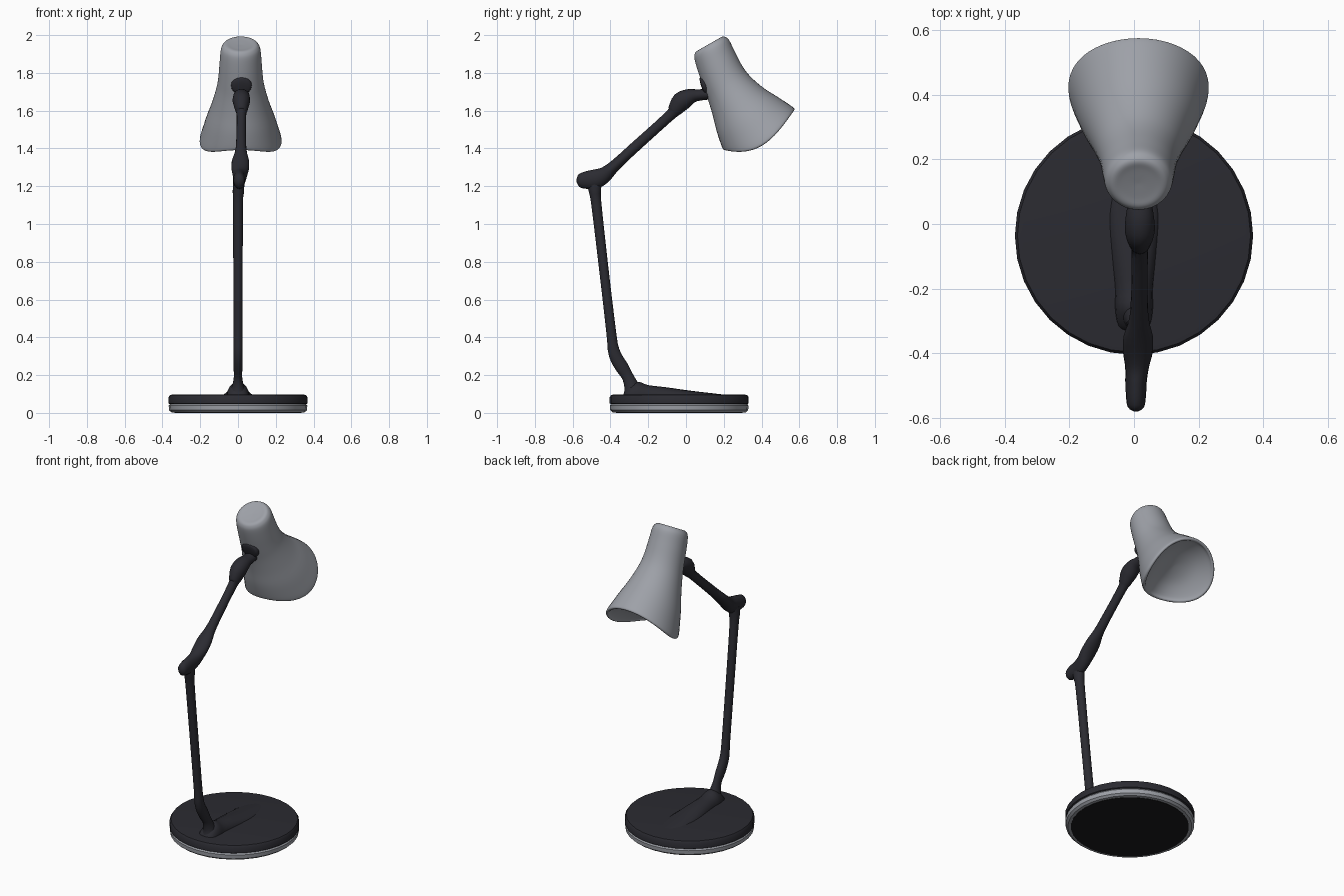
import bpy, bmesh, math
from mathutils import Vector


def material(name, rgb):
    m = bpy.data.materials.new(name)
    m.diffuse_color = (*rgb, 1)
    return m


DARK = material("charcoal", (0.024, 0.024, 0.031))
GREY = material("light grey", (0.34, 0.355, 0.39))
BLACK = material("near black", (0.011, 0.011, 0.012))


def skin(name, rings, mat, angle=50):
    """Join a list of equal point rings into a closed smooth surface."""
    bm = bmesh.new()
    rows = [[bm.verts.new(p) for p in ring] for ring in rings]
    n = len(rows[0])
    for a, b in zip(rows, rows[1:]):
        for i in range(n):
            j = (i + 1) % n
            bm.faces.new((a[i], a[j], b[j], b[i]))
    bm.faces.new(rows[0])
    bm.faces.new(rows[-1])
    bmesh.ops.recalc_face_normals(bm, faces=bm.faces)
    me = bpy.data.meshes.new(name)
    bm.to_mesh(me)
    bm.free()
    me.materials.append(mat)
    ob = bpy.data.objects.new(name, me)
    bpy.context.collection.objects.link(ob)
    bpy.ops.object.select_all(action='DESELECT')
    ob.select_set(True)
    bpy.context.view_layer.objects.active = ob
    bpy.ops.object.shade_smooth_by_angle(angle=math.radians(angle))
    return ob


def smooth(pts, steps):
    """Catmull-Rom interpolation of tuples."""
    out = []
    for i in range(len(pts) - 1):
        p0, p1 = pts[max(i - 1, 0)], pts[i]
        p2, p3 = pts[i + 1], pts[min(i + 2, len(pts) - 1)]
        for s in range(steps):
            t = s / steps
            out.append([0.5 * (2 * b + (c - a) * t + (2 * a - 5 * b + 4 * c - d) * t * t
                               + (3 * b - a - 3 * c + d) * t ** 3)
                        for a, b, c, d in zip(p0, p1, p2, p3)])
    out.append(list(pts[-1]))
    return out


def limb(name, pts, mat, steps=3, sides=16):
    """Tube along (x, y, z, half width in x, radius in the side plane)."""
    p = smooth(pts, steps)
    rings = []
    for i, (x, y, z, rx, r) in enumerate(p):
        a, b = p[max(i - 1, 0)], p[min(i + 1, len(p) - 1)]
        t = Vector((0, b[1] - a[1], b[2] - a[2])).normalized()
        n = Vector((0, -t.z, t.y))
        ring = []
        for k in range(sides):
            f = 2 * math.pi * k / sides
            ring.append(Vector((x + rx * math.cos(f), y, z)) + n * (r * math.sin(f)))
        rings.append(ring)
    return skin(name, rings, mat)


def turned(name, profile, mat, sides=32):
    """Lathe of (radius, z) about the base centre."""
    rings = [[(r * math.cos(2 * math.pi * k / sides), -0.036 + r * math.sin(2 * math.pi * k / sides), z)
              for k in range(sides)] for r, z in profile]
    return skin(name, rings, mat, 35)


# Round base: light lower ring, dark upper plate, black underside
turned("base_ring", [(0.335, 0.002), (0.352, 0.003), (0.365, 0.014), (0.367, 0.038), (0.36, 0.047)], GREY)
turned("base_plate", [(0.355, 0.043), (0.368, 0.05), (0.368, 0.083), (0.36, 0.095), (0.345, 0.097)], DARK)
turned("base_underside", [(0.335, 0.0), (0.335, 0.006)], BLACK)

# Ridge flowing over the base and small flare at the foot of the arm
limb("base_ridge", [
    (0, -0.335, 0.085, 0.02, 0.005), (0, -0.315, 0.085, 0.05, 0.04),
    (0, -0.26, 0.085, 0.06, 0.08), (0, -0.2, 0.085, 0.06, 0.062),
    (0, -0.1, 0.085, 0.07, 0.05), (0, 0.02, 0.085, 0.08, 0.033),
    (0, 0.13, 0.085, 0.07, 0.02), (0, 0.22, 0.085, 0.04, 0.01)], DARK)

# Lower arm with its bent foot joint
limb("lower_arm", [
    (0, -0.28, 0.085, 0.06, 0.055), (0, -0.285, 0.13, 0.035, 0.042),
    (0, -0.308, 0.19, 0.022, 0.031), (0, -0.338, 0.24, 0.024, 0.035),
    (0, -0.368, 0.29, 0.025, 0.034), (0, -0.385, 0.34, 0.025, 0.03),
    (0, -0.395, 0.42, 0.024, 0.026), (0, -0.435, 0.76, 0.025, 0.025),
    (0, -0.474, 1.1, 0.026, 0.027), (0.002, -0.482, 1.17, 0.03, 0.032),
    (0.004, -0.486, 1.23, 0.03, 0.042)], DARK)

# Upper arm from elbow knob to shade knuckle
limb("upper_arm", [
    (0.006, -0.579, 1.228, 0.006, 0.008), (0.006, -0.566, 1.229, 0.025, 0.034),
    (0.006, -0.53, 1.232, 0.031, 0.046), (0.007, -0.48, 1.238, 0.033, 0.051),
    (0.01, -0.435, 1.258, 0.038, 0.043), (0.012, -0.395, 1.292, 0.046, 0.033),
    (0.013, -0.345, 1.338, 0.045, 0.029), (0.016, -0.275, 1.403, 0.028, 0.028),
    (0.018, -0.09, 1.57, 0.025, 0.028), (0.018, -0.06, 1.603, 0.033, 0.038),
    (0.018, -0.025, 1.648, 0.046, 0.051), (0.018, 0.02, 1.674, 0.044, 0.042),
    (0.018, 0.06, 1.682, 0.038, 0.031), (0.018, 0.13, 1.688, 0.034, 0.028)], DARK)

# Dark socket let into the back of the shade
limb("shade_socket", [
    (0.018, 0.15, 1.748, 0.055, 0.05), (0.018, 0.097, 1.733, 0.055, 0.05),
    (0.018, 0.084, 1.729, 0.044, 0.04), (0.018, 0.081, 1.728, 0.006, 0.006)], DARK, 2)

# Tilted bell shade: (distance along axis, centre offset, radius)
profile = smooth([
    (0.004, -0.005, 0.002), (0.002, -0.005, 0.05), (0, -0.005, 0.078), (0.01, -0.006, 0.094),
    (0.035, -0.008, 0.105), (0.1, -0.018, 0.111), (0.19, -0.028, 0.118),
    (0.26, -0.029, 0.129), (0.345, -0.024, 0.154), (0.427, -0.014, 0.187),
    (0.505, -0.002, 0.214), (0.525, 0, 0.215), (0.528, 0, 0.203),
    (0.515, 0, 0.186), (0.495, 0, 0.11), (0.49, 0, 0.003)], 4)
axis, up = Vector((0, 0.496, -0.868)), Vector((0, 0.868, 0.496))
tip = Vector((0.014, 0.127, 1.955))
rings = []
for t, c, r in profile:
    r = max(r, 0.002)
    w = min(max((t - 0.25) / 0.27, 0), 1) * min(1, (r / 0.2) ** 2)
    ring = []
    for k in range(48):
        f = 2 * math.pi * k / 48
        # The rim dips along the axis at both sides
        dip = 0.075 * w * math.sin(f) ** 2 * (1 - 0.35 * math.cos(f))
        ring.append(tip + axis * (t + dip) + up * (c + r * math.cos(f)) + Vector((r * math.sin(f), 0, 0)))
    rings.append(ring)
skin("lamp_shade", rings, GREY, 60)
